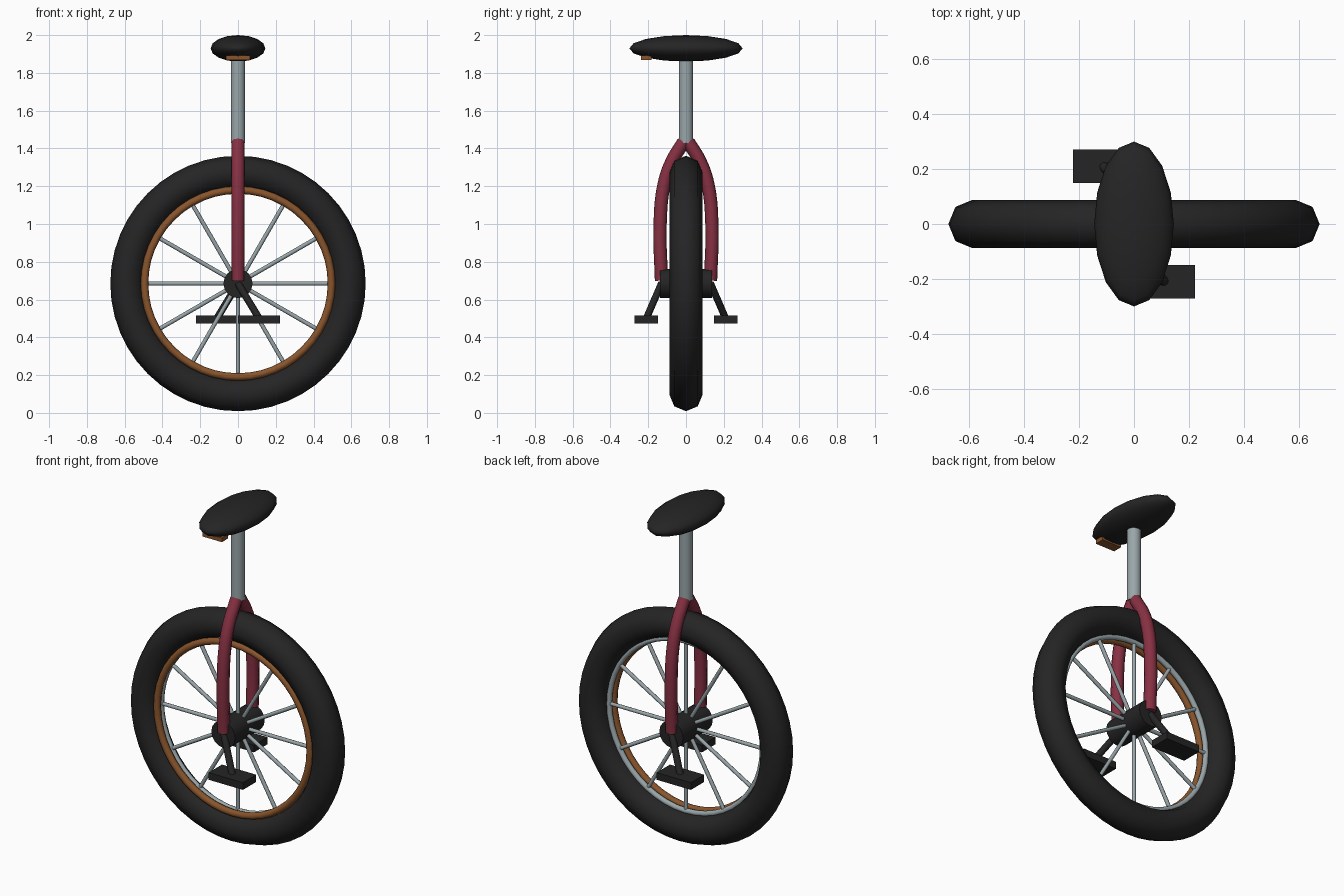
import bpy, math
from mathutils import Vector

cube = bpy.data.objects.get("Cube")
if cube:
    bpy.data.objects.remove(cube, do_unlink=True)


def material(name, rgb):
    m = bpy.data.materials.new(name)
    m.use_nodes = True
    m.diffuse_color = (*rgb, 1)
    m.node_tree.nodes["Principled BSDF"].inputs["Base Color"].default_value = (*rgb, 1)
    return m


BLACK = material("black rubber", (0.018, 0.018, 0.018))
STEEL = material("grey steel", (0.32, 0.38, 0.40))
RED = material("dark red paint", (0.24, 0.03, 0.055))
BRONZE = material("bronze", (0.25, 0.09, 0.025))

AXLE = Vector((0, 0, 0.685))


def finish(name, mat, smooth=True):
    ob = bpy.context.object
    ob.name = name
    ob.data.materials.clear()
    ob.data.materials.append(mat)
    if smooth:
        bpy.ops.object.shade_smooth_by_angle(angle=math.radians(50))
    return ob


def ring(name, mat, major, minor, y, sides):
    bpy.ops.mesh.primitive_torus_add(
        major_radius=major, minor_radius=minor, major_segments=48, minor_segments=sides,
        location=AXLE + Vector((0, y, 0)), rotation=(math.pi / 2, 0, 0))
    return finish(name, mat)


def rod(name, mat, start, end, radius, sides=12):
    a, b = Vector(start), Vector(end)
    d = b - a
    bpy.ops.mesh.primitive_cylinder_add(
        vertices=sides, radius=radius, depth=d.length, location=(a + b) / 2,
        rotation=d.to_track_quat('Z', 'Y').to_euler())
    return finish(name, mat)


def box(name, mat, centre, size):
    bpy.ops.mesh.primitive_cube_add(size=1, location=centre)
    bpy.context.object.scale = size
    return finish(name, mat, smooth=False)


def tube(name, mat, points, radius):
    cu = bpy.data.curves.new(name, 'CURVE')
    cu.dimensions = '3D'
    cu.bevel_depth = radius
    cu.bevel_resolution = 2
    cu.resolution_u = 5
    cu.use_fill_caps = True
    sp = cu.splines.new('BEZIER')
    sp.bezier_points.add(len(points) - 1)
    for bp, p in zip(sp.bezier_points, points):
        bp.co = p
        bp.handle_left_type = bp.handle_right_type = 'AUTO'
    ob = bpy.data.objects.new(name, cu)
    bpy.context.collection.objects.link(ob)
    bpy.ops.object.select_all(action='DESELECT')
    ob.select_set(True)
    bpy.context.view_layer.objects.active = ob
    bpy.ops.object.convert(target='MESH')
    return finish(name, mat)


# Wheel: tyre, steel rim and bronze trim ring on the front side
ring("tyre", BLACK, 0.588, 0.088, 0, 8)
ring("rim", STEEL, 0.497, 0.016, 0, 8)
ring("rim_trim", BRONZE, 0.495, 0.02, -0.04, 8)

# Hub and spokes
rod("hub", BLACK, AXLE - Vector((0, 0.137, 0)), AXLE + Vector((0, 0.137, 0)), 0.077, 16)
for i in range(12):
    a = math.radians(30 * i)
    tip = Vector((math.cos(a), 0, math.sin(a))) * 0.495
    rod(f"spoke_{i + 1}", STEEL, AXLE, AXLE + tip, 0.011, 8)

# Fork legs, cranks and pedals; the two sides are half a turn apart
LEG = [(0.13, 0.70), (0.137, 1.0), (0.116, 1.21), (0.075, 1.33), (0.012, 1.435)]
for side, s in (("front", -1), ("back", 1)):
    tube(f"{side}_fork_leg", RED, [(0, s * y, z) for y, z in LEG], 0.035)
    rod(f"{side}_crank", BLACK, AXLE + Vector((0, s * 0.13, 0)),
        (-s * 0.115, s * 0.212, 0.495), 0.019)
    box(f"{side}_pedal", BLACK, (-s * 0.111, s * 0.21, 0.494), (0.222, 0.123, 0.042))

# Seat post, saddle and the small bronze plate under its nose
rod("seat_post", STEEL, (0, 0, 1.43), (0, 0, 1.92), 0.038, 16)
bpy.ops.mesh.primitive_uv_sphere_add(segments=16, ring_count=8, radius=1, location=(0, 0, 1.93))
bpy.context.object.scale = (0.145, 0.3, 0.07)
finish("saddle", BLACK)
box("saddle_plate", BRONZE, (0, -0.211, 1.88), (0.126, 0.056, 0.024))
